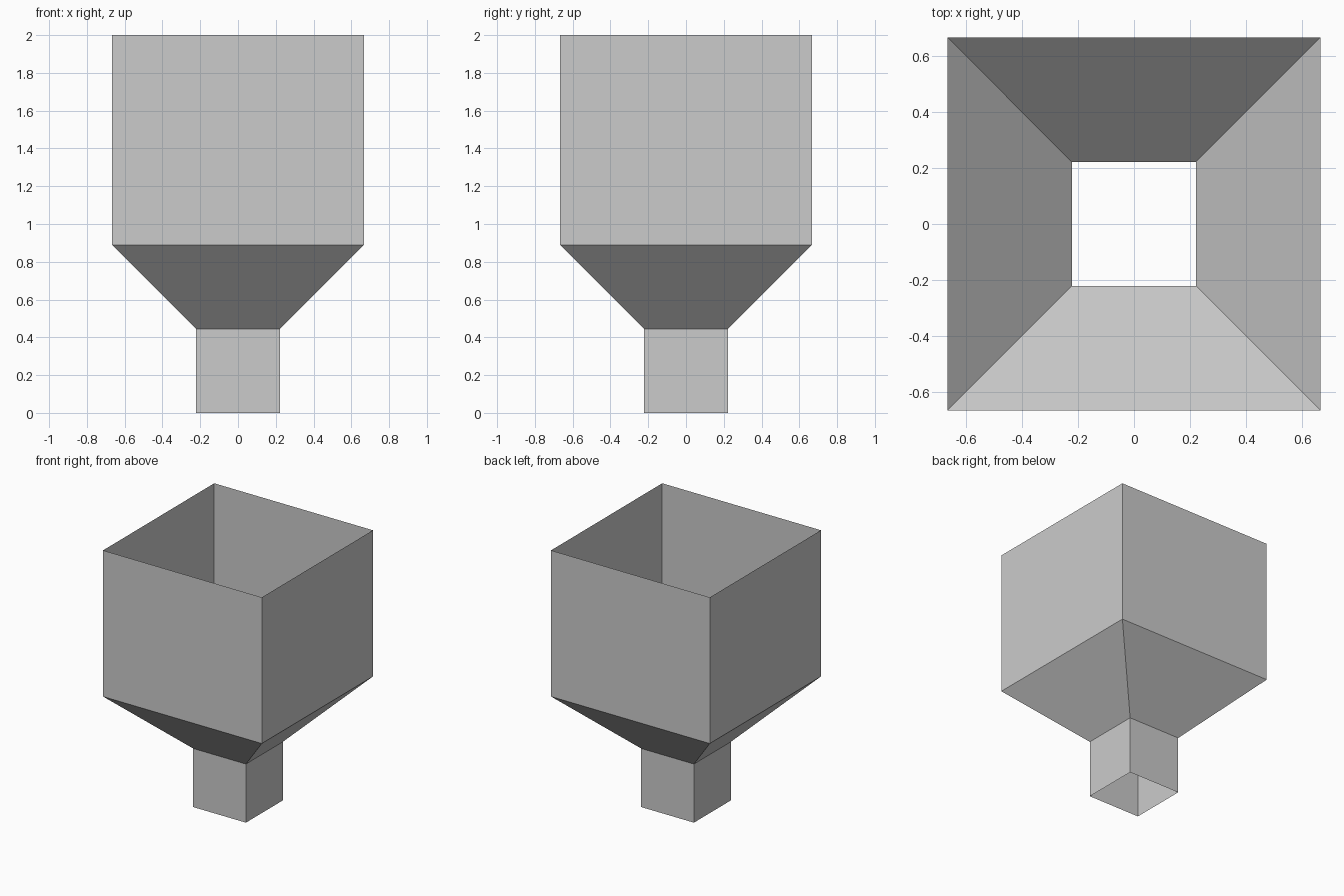
import bpy
import bmesh

cube = bpy.data.objects.get("Cube")
if cube:
    bpy.data.objects.remove(cube, do_unlink=True)

# Plain sheet metal
GREY = (0.6, 0.6, 0.6, 1.0)
metal = bpy.data.materials.new("grey_metal")
metal.use_nodes = True
metal.diffuse_color = GREY
metal.node_tree.nodes["Principled BSDF"].inputs["Base Color"].default_value = GREY


def square_duct(name, low, high):
    """Open four-sided sheet between two (half width, height) levels."""
    bm = bmesh.new()
    corners = ((-1, -1), (1, -1), (1, 1), (-1, 1))
    rings = [[bm.verts.new((x * w, y * w, z)) for x, y in corners]
             for w, z in (low, high)]
    bottom, top = rings
    for i in range(4):
        j = (i + 1) % 4
        bm.faces.new((bottom[i], bottom[j], top[j], top[i]))
    mesh = bpy.data.meshes.new(name)
    bm.to_mesh(mesh)
    bm.free()
    mesh.materials.append(metal)
    obj = bpy.data.objects.new(name, mesh)
    bpy.context.collection.objects.link(obj)
    return obj


# Levels where the hopper changes shape
WIDE, NARROW = 0.667, 0.222
foot, neck, shoulder, rim = 0.0, 0.445, 0.89, 2.0

square_duct("outlet_spout", (NARROW, foot), (NARROW, neck))
square_duct("sloped_funnel", (NARROW, neck), (WIDE, shoulder))
square_duct("square_bin", (WIDE, shoulder), (WIDE, rim))
